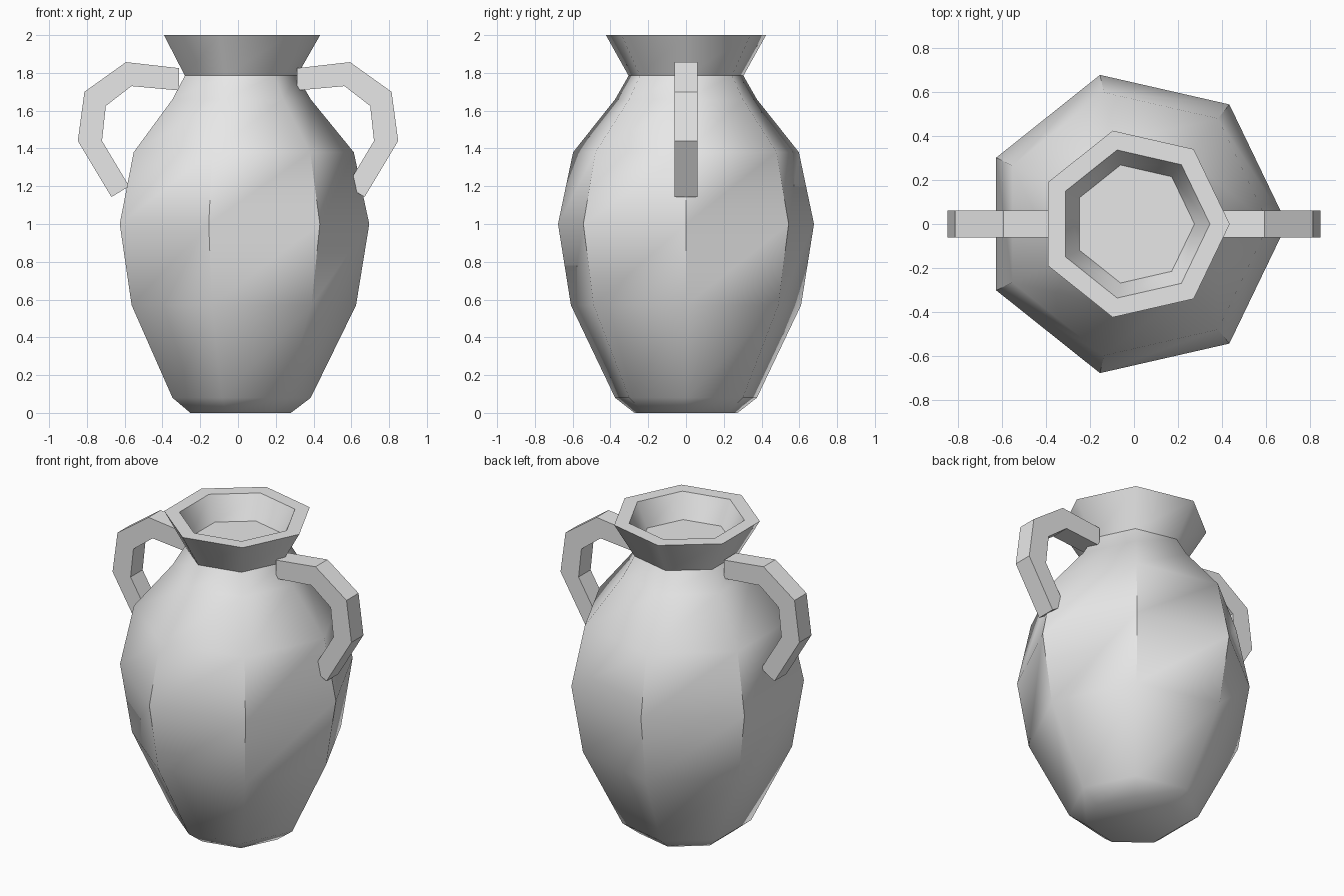
import bpy, bmesh
from math import cos, sin, pi, radians

SIDES = 7

cube = bpy.data.objects.get("Cube")
if cube:
    bpy.data.objects.remove(cube, do_unlink=True)

clay = bpy.data.materials.new("grey_clay")
clay.use_nodes = True
clay.diffuse_color = (0.8, 0.8, 0.8, 1)
clay.node_tree.nodes["Principled BSDF"].inputs["Base Color"].default_value = (0.8, 0.8, 0.8, 1)


def finish(bm, name):
    bmesh.ops.recalc_face_normals(bm, faces=bm.faces)
    mesh = bpy.data.meshes.new(name)
    bm.to_mesh(mesh)
    bm.free()
    mesh.materials.append(clay)
    obj = bpy.data.objects.new(name, mesh)
    bpy.context.collection.objects.link(obj)
    return obj


def loft(rings, name):
    """Join equal rings of points with quads and cap both ends."""
    bm = bmesh.new()
    loops = [[bm.verts.new(p) for p in ring] for ring in rings]
    n = len(loops[0])
    for a, b in zip(loops, loops[1:]):
        for i in range(n):
            j = (i + 1) % n
            bm.faces.new((a[i], a[j], b[j], b[i]))
    bm.faces.new(loops[0])
    bm.faces.new(loops[-1])
    return finish(bm, name)


# Vase: outer wall, rim and shallow inner mouth as (radius, height)
profile = [(0.28, 0), (0.385, 0.08), (0.625, 0.57), (0.695, 1.0),
           (0.613, 1.38), (0.385, 1.66), (0.312, 1.785), (0.435, 2.0),
           (0.345, 2.0), (0.275, 1.85)]
vase = loft([[(r * cos(2 * pi * k / SIDES), r * sin(2 * pi * k / SIDES), z)
              for k in range(SIDES)] for r, z in profile], "vase_body")
bpy.ops.object.select_all(action='DESELECT')
vase.select_set(True)
bpy.context.view_layer.objects.active = vase
bpy.ops.object.shade_smooth_by_angle(angle=radians(48))

# Handles: matching outer and inner edge points, flat sided
outer = [(0.312, 1.825), (0.593, 1.857), (0.813, 1.70), (0.848, 1.44), (0.67, 1.143)]
inner = [(0.312, 1.707), (0.564, 1.73), (0.70, 1.625), (0.72, 1.44), (0.576, 1.20)]
HALF = 0.061
for side, name in ((1, "left_handle"), (-1, "right_handle")):
    loft([[(side * ox, -HALF, oz), (side * ox, HALF, oz),
           (side * ix, HALF, iz), (side * ix, -HALF, iz)]
          for (ox, oz), (ix, iz) in zip(outer, inner)], name)
